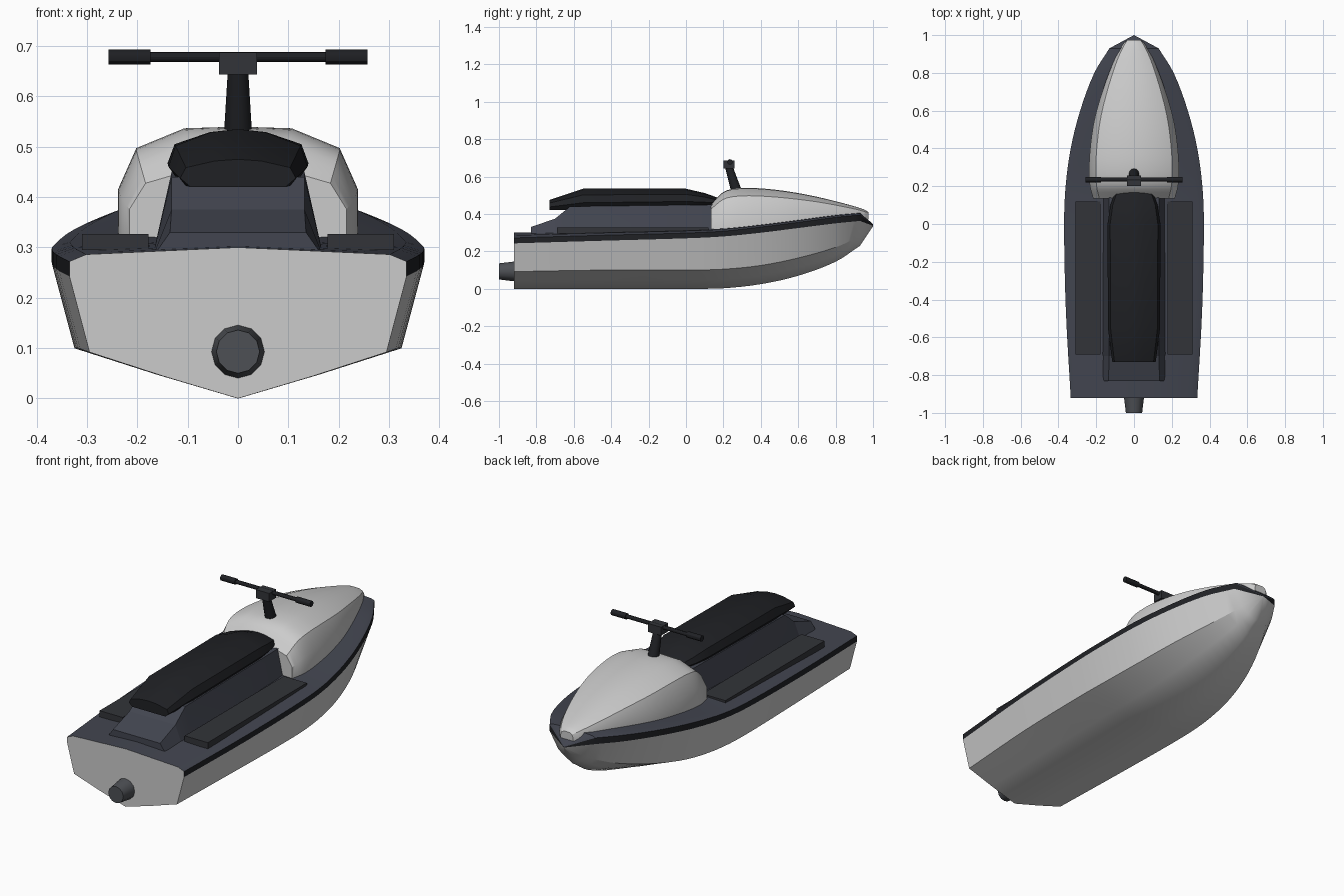
import bpy, bmesh
from math import pi
from mathutils import Vector

if "Cube" in bpy.data.objects:
    bpy.data.objects.remove(bpy.data.objects["Cube"])


def paint(ob, rgb):
    if rgb:
        key = "mat_%s" % (rgb,)
        mat = bpy.data.materials.get(key) or bpy.data.materials.new(key)
        mat.diffuse_color = (*rgb, 1)
        mat.use_nodes = True
        mat.node_tree.nodes["Principled BSDF"].inputs["Base Color"].default_value = mat.diffuse_color
        ob.data.materials.append(mat)


def smooth(ob, angle=30):
    bpy.ops.object.select_all(action='DESELECT')
    ob.select_set(True)
    bpy.context.view_layer.objects.active = ob
    bpy.ops.object.shade_smooth_by_angle(angle=angle * pi / 180)


def refine(keys, n):
    """Smoothly resample rows of numbers, the first column being y."""
    def slope(i):
        a, b = keys[max(i - 1, 0)], keys[min(i + 1, len(keys) - 1)]
        return [(q - p) / (b[0] - a[0]) for p, q in zip(a, b)]
    out = []
    for i in range(len(keys) - 1):
        a, b, ma, mb = keys[i], keys[i + 1], slope(i), slope(i + 1)
        d = b[0] - a[0]
        for k in range(n):
            t = k / n
            out.append([p * (2*t**3 - 3*t**2 + 1) + q * (3*t**2 - 2*t**3)
                        + d * (u * (t**3 - 2*t**2 + t) + v * (t**3 - t**2))
                        for p, q, u, v in zip(a, b, ma, mb)])
    return out + [list(keys[-1])]


def loft(name, rows, profile, rgb=None, caps=True, skin=True, angle=30):
    """Skin half profiles (bottom to top, x >= 0) along y and mirror them."""
    bm = bmesh.new()
    rings = [[bm.verts.new((x, r[0], z)) for x, z in profile(r)] for r in rows]
    if skin:
        for a, b in zip(rings, rings[1:]):
            for j in range(len(a) - 1):
                bm.faces.new((a[j], b[j], b[j + 1], a[j + 1]))
    if caps:
        bm.faces.new(rings[0])
        if skin:
            bm.faces.new(rings[-1][::-1])
    bmesh.ops.remove_doubles(bm, verts=bm.verts, dist=1e-5)
    me = bpy.data.meshes.new(name)
    bm.to_mesh(me)
    bm.free()
    ob = bpy.data.objects.new(name, me)
    bpy.context.collection.objects.link(ob)
    paint(ob, rgb)
    smooth(ob, angle)
    ob.modifiers.new("Mirror", 'MIRROR').use_clip = True
    return ob


def tube(name, a, b, r1, r2, rgb, sides=12):
    a, b = Vector(a), Vector(b)
    bpy.ops.mesh.primitive_cone_add(vertices=sides, radius1=r1, radius2=r2,
                                    depth=(b - a).length, location=(a + b) / 2)
    ob = bpy.context.object
    ob.name = name
    ob.rotation_euler = (b - a).to_track_quat('Z', 'Y').to_euler()
    paint(ob, rgb)
    smooth(ob)


def box(name, lo, hi, rgb):
    lo, hi = Vector(lo), Vector(hi)
    bpy.ops.mesh.primitive_cube_add(size=1, location=(lo + hi) / 2)
    ob = bpy.context.object
    ob.name = name
    ob.scale = hi - lo
    paint(ob, rgb)


SLATE = (0.055, 0.06, 0.08)
BLACK = (0.014, 0.015, 0.018)
MAT = (0.032, 0.034, 0.04)
STEEL = (0.075, 0.08, 0.09)

# Hull stations: y, keel z, chine x, chine z, gunwale x, rail low z, rail high z, deck crown z
stations = refine([
    (-.92, 0, .295, .092, .335, .243, .272, .300),
    (-.45, 0, .318, .10, .361, .257, .286, .312),
    (0, 0, .325, .10, .37, .270, .298, .322),
    (.2, .003, .315, .105, .362, .280, .308, .330),
    (.4, .025, .288, .125, .335, .300, .330, .350),
    (.6, .07, .237, .165, .285, .325, .355, .375),
    (.8, .145, .155, .222, .210, .350, .382, .400),
    (.93, .23, .08, .28, .130, .363, .395, .410)], 4)
stations.append([1, .335, 0, .336, 0, .337, .34, .345])


def bottom(r):
    return [(0, r[1]), (r[2] / 2, (r[1] + r[3]) / 2 - .002), (r[2], r[3]), (r[4], r[5])]


def rail(r):
    return [(r[4], r[5]), (r[4], r[6])]


def deck(r):
    return [(r[4], r[6]), (r[4] * .9, r[6] + (r[7] - r[6]) * .5), (0, r[7])]


loft("hull", stations, bottom, caps=False, angle=25)
loft("rub_rail", stations, rail, BLACK, caps=False)
loft("deck", stations, deck, SLATE, caps=False)
loft("transom", stations[:1], lambda r: bottom(r) + deck(r), skin=False)

# Hood: y, half width, base z, top z
hood = refine([
    (.135, .216, .31, .455), (.2, .233, .31, .518), (.28, .238, .315, .538),
    (.4, .232, .32, .537), (.55, .21, .33, .52), (.7, .168, .35, .492),
    (.85, .112, .365, .455), (.95, .06, .37, .425), (.975, .035, .37, .41)], 4)
loft("hood", hood, lambda r: [(0, r[2])] + [
    (r[1] * u, r[2] + (r[3] - r[2]) * v)
    for u, v in ((1, 0), (1, .45), (.85, .81), (.45, .985), (0, 1))])

# Seat pedestal: y, base half width, top half width, top z
loft("seat_pedestal",
     [(-.83, .17, .135, .33), (-.7, .17, .132, .375), (-.62, .17, .132, .44), (.16, .17, .132, .45)],
     lambda r: [(0, .28), (r[1], .28), (r[2], r[3]), (0, r[3])], SLATE, angle=10)

# Seat: y, half width, bottom z, top z
loft("seat",
     [(-.73, .115, .42, .475), (-.55, .138, .425, .535), (0, .14, .435, .535),
      (.1, .125, .44, .512), (.17, .10, .445, .487)],
     lambda r: [(0, r[2])] + [
         (r[1] * u, r[2] + (r[3] - r[2]) * v)
         for u, v in ((.82, 0), (1, .32), (.9, .7), (.4, .94), (0, 1))], BLACK)

# Foot mats, grips on both sides
for s, side in ((-1, "left"), (1, "right")):
    xs = sorted((s * .178, s * .31))
    box(side + "_foot_mat", (xs[0], -.69, .295), (xs[1], .12, .327), MAT)
    tube(side + "_grip", (s * .174, .235, .678), (s * .257, .235, .678), .015, .015, BLACK)

# Steering
tube("steering_column", (0, .28, .49), (0, .228, .655), .03, .02, BLACK)
box("handlebar_clamp", (-.038, .2, .643), (.038, .258, .687), MAT)
tube("handlebar", (-.2, .235, .678), (.2, .235, .678), .01, .01, BLACK)

# Jet nozzle
tube("jet_nozzle", (0, -.9, .093), (0, -1, .093), .055, .043, STEEL)
